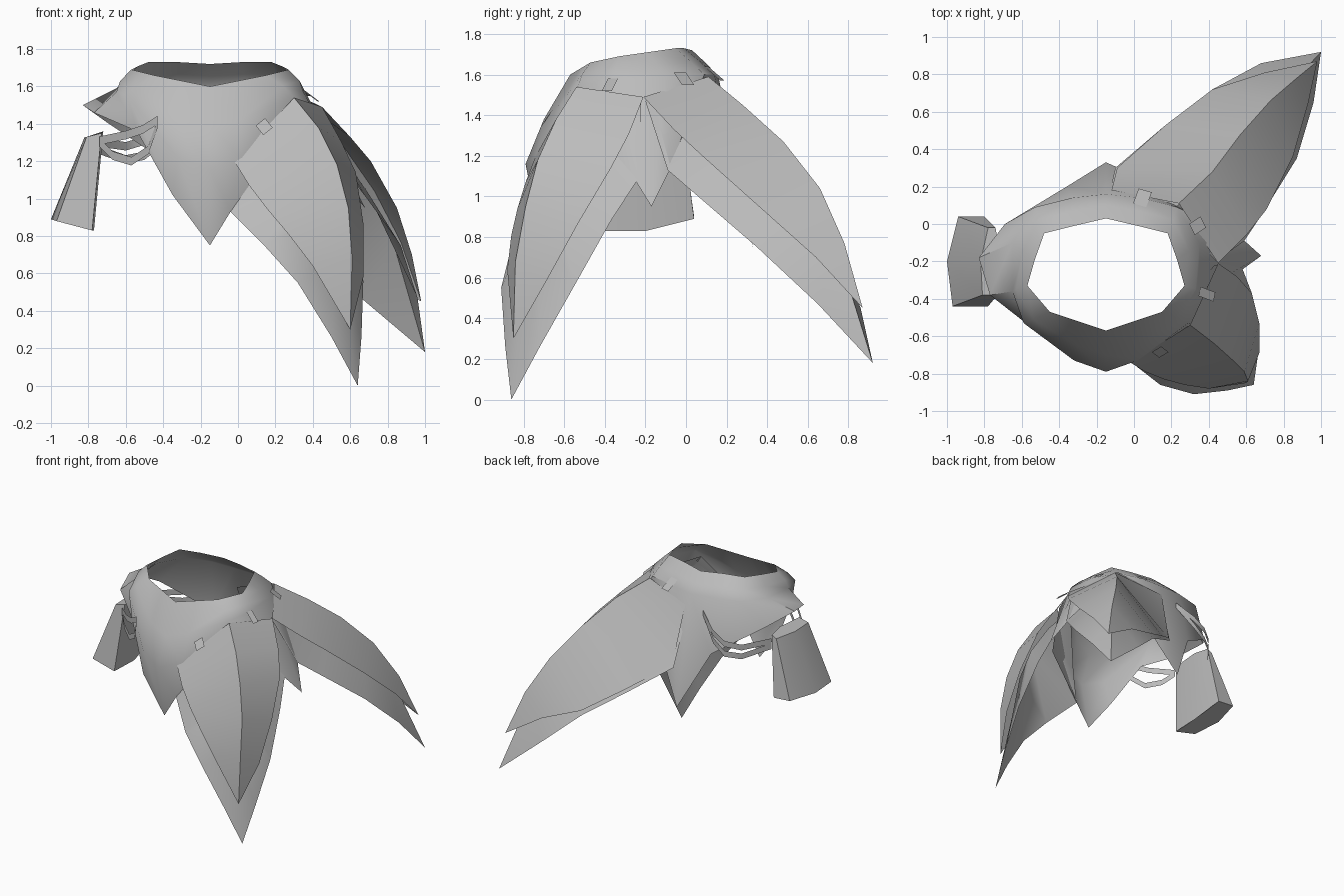
import bpy
import bmesh
from math import radians
from mathutils import Vector

default_cube = bpy.data.objects.get("Cube")
if default_cube:
    bpy.data.objects.remove(default_cube, do_unlink=True)

AXIS = Vector((-.15, -.3, 0))      # vertical axis of the waist

cloth_grey = bpy.data.materials.new("cloth_grey")
cloth_grey.use_nodes = True
colour = (.5, .5, .5, 1)
cloth_grey.diffuse_color = colour
cloth_grey.node_tree.nodes["Principled BSDF"].inputs["Base Color"].default_value = colour


def finish(name, mesh_builder, angle):
    """Turn a bmesh into a shaded object whose faces look away from the waist."""
    bmesh.ops.remove_doubles(mesh_builder, verts=mesh_builder.verts, dist=.0005)
    mesh_builder.normal_update()
    outward = sum(face.normal.dot(face.calc_center_median() - AXIS) * face.calc_area()
                  for face in mesh_builder.faces)
    if outward < 0:
        bmesh.ops.reverse_faces(mesh_builder, faces=mesh_builder.faces)
    mesh = bpy.data.meshes.new(name)
    mesh_builder.to_mesh(mesh)
    mesh_builder.free()
    mesh.materials.append(cloth_grey)
    part = bpy.data.objects.new(name, mesh)
    bpy.context.collection.objects.link(part)
    bpy.ops.object.select_all(action="DESELECT")
    part.select_set(True)
    bpy.context.view_layer.objects.active = part
    bpy.ops.object.shade_smooth_by_angle(angle=radians(angle))


def loft(name, rows, closed=False, caps=False, angle=40):
    """Skin a grid of faces between rows of points."""
    builder = bmesh.new()
    grid = [[builder.verts.new(point) for point in row] for row in rows]
    count = len(rows[0])
    for lower, upper in zip(grid, grid[1:]):
        for i in range(count if closed else count - 1):
            j = (i + 1) % count
            builder.faces.new((lower[i], lower[j], upper[j], upper[i]))
    if caps:
        builder.faces.new(grid[0])
        builder.faces.new(grid[-1][::-1])
    finish(name, builder, angle)


def ribbon(name, path, width):
    """Flat band along a path, spread along the width vector."""
    half = Vector(width) / 2
    points = [Vector(point) for point in path]
    loft(name, [[p + half for p in points], [p - half for p in points]])


def mirrored_ring(half):
    """Close a front-to-back half outline around the waist axis."""
    other = [(2 * AXIS.x - x, y, z) for x, y, z in half[-2:0:-1]]
    return [Vector(point) for point in half + other]


def inset(point, amount):
    """Move a point towards the waist axis."""
    point = Vector(point)
    inward = Vector((AXIS.x - point.x, AXIS.y - point.y, 0)).normalized()
    return point + inward * amount


# Waist belt flowing into an underskirt with a zigzag hem, short on the right
rim = mirrored_ring([
    (-.15, -.57, 1.6), (0, -.52, 1.63), (.15, -.47, 1.66), (.27, -.33, 1.69),
    (.23, -.19, 1.71), (.18, -.05, 1.73), (.02, -.01, 1.73), (-.15, .03, 1.72)])
belt_edge = mirrored_ring([
    (-.15, -.79, 1.16), (.02, -.73, 1.22), (.29, -.53, 1.55), (.35, -.36, 1.57),
    (.35, -.1, 1.59), (.23, .09, 1.6), (.03, .14, 1.6), (-.15, .16, 1.59)])
middle = [inset((a + b) / 2, -.02 if b.y < AXIS.y else -.005)
          for a, b in zip(rim, belt_edge)]
zigzag = [
    (-.15, -.71, .75), (-.04, -.72, .93), (.35, -.54, 1.15), (.57, -.25, 1.08),
    (.68, -.17, .95), (.58, -.08, 1.13), (.05, .24, 1.1), (-.15, .33, .75),
    (-.36, .2, 1.18), (-.69, 0, 1.4), (-.83, -.18, 1.5), (-.77, -.38, 1.46),
    (-.54, -.56, 1.36), (-.35, -.69, 1.02)]
loft("belt_and_underskirt", [rim, middle, belt_edge, zigzag], closed=True)

# Front left petal, outer and inner layer
front_ridge = [(.3, -.54, 1.54), (.43, -.64, 1.38), (.53, -.73, 1.18),
               (.59, -.79, .95), (.61, -.84, .68), (.6, -.85, .3)]
front_tip = (.64, -.86, 0)
loft("front_petal_outer", [
    [(-.02, -.74, 1.2), (.06, -.79, 1.07), (.16, -.83, .94),
     (.27, -.86, .81), (.4, -.88, .64), (.6, -.85, .3)],
    front_ridge,
    [(.45, -.21, 1.49), (.55, -.28, 1.31), (.63, -.37, 1.14),
     (.67, -.53, .87), (.67, -.69, .58), (.6, -.85, .3)]], angle=30)
loft("front_petal_inner", [
    [(0, -.71, 1.18), (-.04, -.72, .93), (.14, -.86, .75),
     (.32, -.91, .55), (.5, -.89, .26), front_tip],
    [inset(p, .1) for p in front_ridge[:-1]] + [front_tip],
    [(.43, -.22, 1.47), (.58, -.24, 1.08), (.63, -.37, .88),
     (.67, -.55, .56), (.66, -.72, .26), front_tip]])

# Back left petal, outer and inner layer
back_ridge = [(.24, .11, 1.59), (.42, .28, 1.45), (.57, .48, 1.27),
              (.73, .66, 1.04), (.87, .78, .77), (.98, .87, .45)]
back_tip = (1, .92, .18)
loft("back_petal_outer", [
    [(-.12, .18, 1.5), (-.09, .3, 1.06), (.17, .53, .88),
     (.42, .72, .72), (.7, .81, .62), (.98, .87, .45)],
    back_ridge,
    [(.45, -.21, 1.49), (.6, -.06, 1.33), (.71, .08, 1.2),
     (.85, .36, .95), (.93, .64, .7), (.98, .87, .45)]])
loft("back_petal_inner", [
    [(-.13, .17, 1.44), (-.1, .3, 1.04), (.17, .53, .85),
     (.42, .72, .68), (.68, .86, .45), back_tip],
    [inset(p, .06) for p in back_ridge[:-1]] + [back_tip],
    [(.44, -.2, 1.47), (.59, -.09, 1.13), (.69, .06, 1),
     (.87, .35, .75), (.96, .65, .47), back_tip]])

# Hip pouch on the right
pouch_base = [(-.97, -.44, .88), (-.78, -.44, .83), (-.77, -.2, .83),
              (-.8, .04, .89), (-.94, .04, .9), (-1, -.2, .89)]
pouch_top = [(-.81, -.38, 1.33), (-.73, -.38, 1.35), (-.72, -.15, 1.36),
             (-.74, -.02, 1.35), (-.78, -.02, 1.33), (-.82, -.2, 1.33)]
loft("hip_pouch", [pouch_base, pouch_top], closed=True, caps=True, angle=25)

# Straps that hang the pouch from the belt
upright = (0, 0, .045)
ribbon("front_upper_strap", [(-.43, -.66, 1.42), (-.51, -.61, 1.37), (-.6, -.54, 1.34),
                             (-.74, -.4, 1.31)], upright)
ribbon("front_lower_strap", [(-.43, -.66, 1.4), (-.48, -.61, 1.26), (-.57, -.55, 1.2),
                             (-.67, -.47, 1.23), (-.74, -.4, 1.3)], upright)
back_path = [(-.27, .17, 1.47), (-.4, .23, 1.37), (-.5, .23, 1.31),
             (-.6, .16, 1.28), (-.74, -.02, 1.3)]
ribbon("back_upper_strap", back_path, upright)
ribbon("back_lower_strap", [(x, y, z - drop) for (x, y, z), drop
                            in zip(back_path, (0, .06, .08, .07, .04))], upright)

# Small tabs fastening the petals to the belt
for number, (start, end, width) in enumerate([
        ((.12, -.67, 1.41), (.16, -.7, 1.36), (.05, .03, .04)),
        ((.35, -.36, 1.58), (.43, -.39, 1.52), (.01, .05, 0)),
        ((.31, -.03, 1.61), (.37, .01, 1.55), (-.03, .06, 0)),
        ((.03, .1, 1.64), (.06, .18, 1.57), (.07, -.02, 0))]):
    ribbon(f"belt_tab_{number + 1}", [start, end], width)
